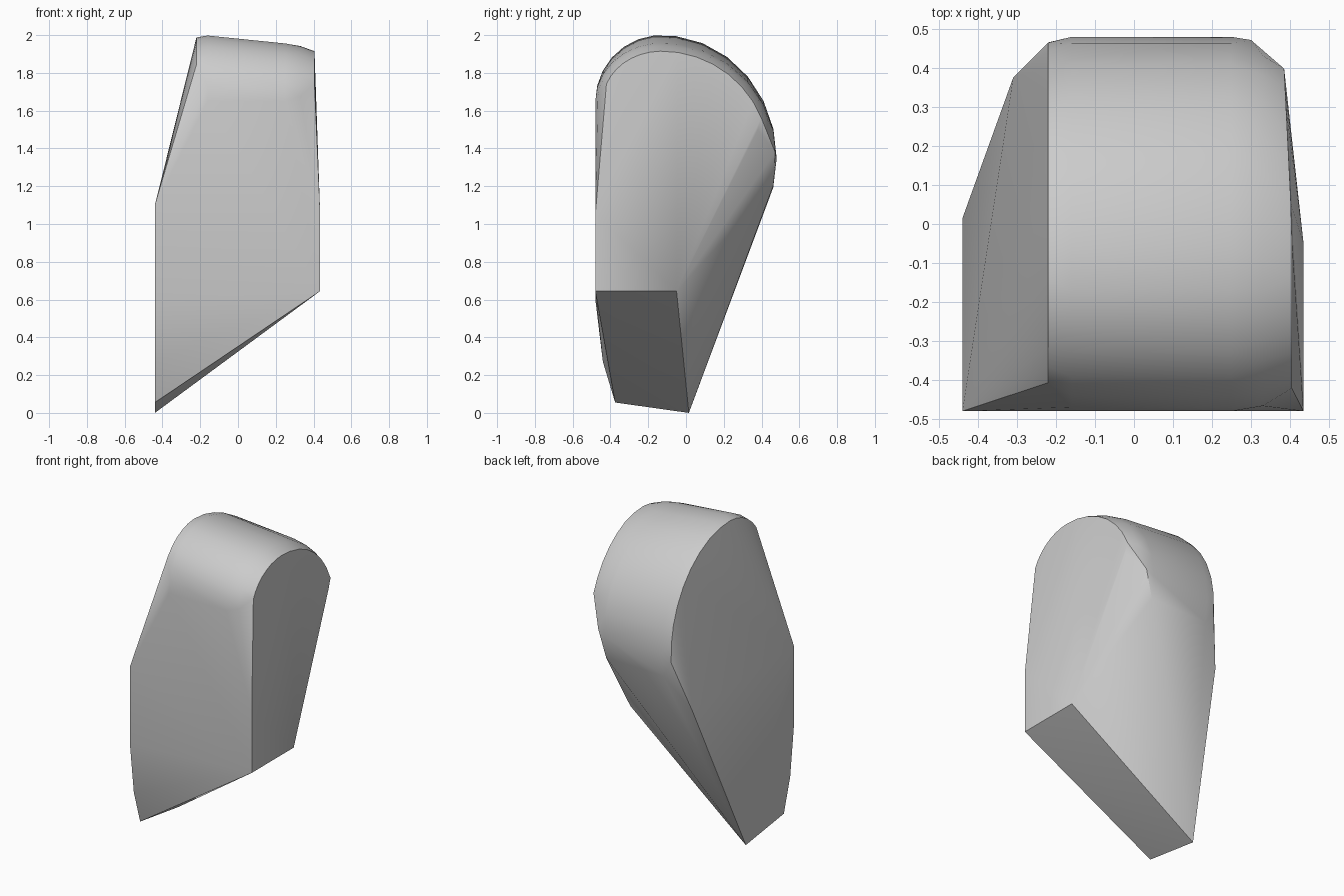
import bpy
import bmesh
from math import sin, cos, radians

cube = bpy.data.objects.get("Cube")
if cube:
    bpy.data.objects.remove(cube, do_unlink=True)


def make_material(name, color):
    mat = bpy.data.materials.new(name)
    mat.use_nodes = True
    mat.diffuse_color = color
    mat.node_tree.nodes["Principled BSDF"].inputs["Base Color"].default_value = color
    return mat


def crown_point(x, degrees, inset=0.0, drop=0.0):
    """Point on the rounded crown: 0 degrees is the back, 180 the front."""
    c, s = cos(radians(degrees)), sin(radians(degrees))
    if c > 0:
        radius_y, radius_z = 0.61, 0.65
    else:
        radius_y, radius_z = 0.35, 0.35
    base = 2.0 - radius_z
    y = -0.13 + (radius_y - inset) * c
    z = base + (radius_z - inset - drop) * s
    return (x, y, z)


def crown_section(x, start, end, inset=0.0, drop=0.0, steps=14):
    step = (end - start) / steps
    return [crown_point(x, start + i * step, inset, drop) for i in range(steps + 1)]


# Rounded crown, sloping down a little toward +x
points = crown_section(-0.22, -5, 145, inset=0.012)
points += crown_section(-0.16, -14, 180)
points += crown_section(0.25, -14, 180, drop=0.042)
points += crown_section(0.33, 20, 175, inset=0.012, drop=0.045)

# Narrower rim of the crown on the +x side
for x, y, z in crown_section(0.405, 22, 160, inset=0.04, drop=0.045):
    points.append((x - 0.05 * max(y, 0), y, z))

# Rounded corner low on the back
points += [(0.30, 0.472, 1.38), (0.385, 0.38, 1.5), (-0.31, 0.375, 0.97)]

# Flat -x side, running down to the tip
for y, z in [(-0.48, 1.1), (-0.48, 0.6), (-0.44, 0.27), (-0.375, 0.055), (0.015, 0)]:
    points.append((-0.44, y, z))

# Flat +x side above the slanted underside
for y, z in [(-0.48, 1.05), (-0.48, 0.645), (-0.05, 0.645)]:
    points.append((0.435, y, z))

# Stretch one convex skin over all of the sections
bm = bmesh.new()
for p in points:
    bm.verts.new(p)
bmesh.ops.convex_hull(bm, input=bm.verts[:])
loose = [v for v in bm.verts if not v.link_faces]
bmesh.ops.delete(bm, geom=loose, context="VERTS")
bmesh.ops.recalc_face_normals(bm, faces=bm.faces[:])

mesh = bpy.data.meshes.new("rounded_block")
bm.to_mesh(mesh)
bm.free()
mesh.materials.append(make_material("light grey", (0.6, 0.6, 0.6, 1)))

block = bpy.data.objects.new("rounded_block", mesh)
bpy.context.collection.objects.link(block)
bpy.ops.object.select_all(action="DESELECT")
block.select_set(True)
bpy.context.view_layer.objects.active = block
bpy.ops.object.shade_smooth_by_angle(angle=radians(30))
